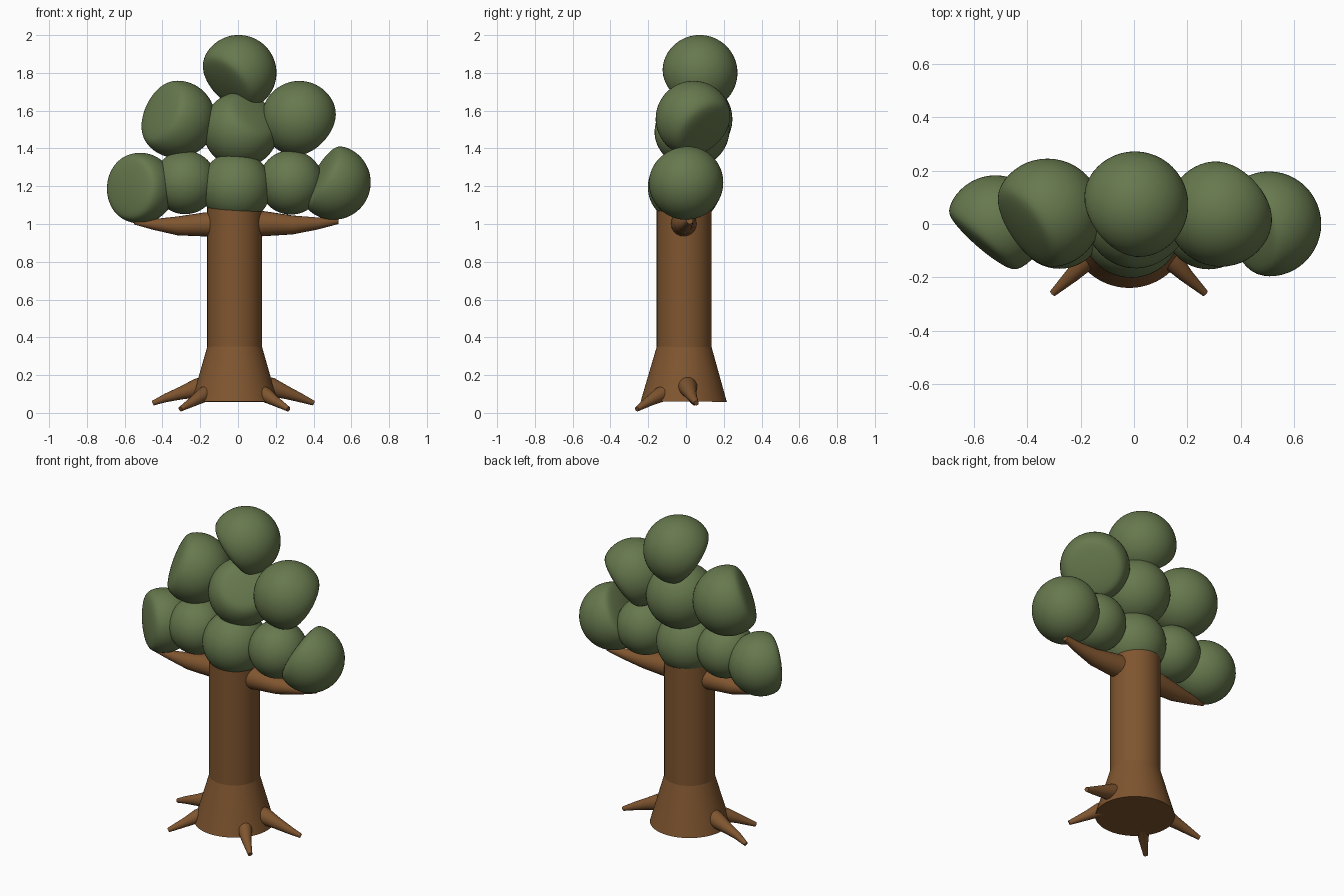
import bpy, bmesh, math
from mathutils import Vector

if "Cube" in bpy.data.objects:
    bpy.data.objects.remove(bpy.data.objects["Cube"])


def material(name, rgb):
    m = bpy.data.materials.new(name)
    m.diffuse_color = (*rgb, 1)
    m.use_nodes = True
    m.node_tree.nodes["Principled BSDF"].inputs["Base Color"].default_value = m.diffuse_color
    return m


BARK = material("brown bark", (0.215, 0.092, 0.029))
LEAF = material("green leaves", (0.135, 0.19, 0.075))


def finish(name, bm, mat, angle=35):
    bmesh.ops.recalc_face_normals(bm, faces=bm.faces)
    me = bpy.data.meshes.new(name)
    bm.to_mesh(me)
    bm.free()
    me.materials.append(mat)
    ob = bpy.data.objects.new(name, me)
    bpy.context.collection.objects.link(ob)
    bpy.ops.object.select_all(action='DESELECT')
    ob.select_set(True)
    bpy.context.view_layer.objects.active = ob
    bpy.ops.object.shade_smooth_by_angle(angle=math.radians(angle))
    return ob


def tube(name, path, mat, sides=20, angle=35):
    """Round tapered tube through (x, y, z, radius) points."""
    bm = bmesh.new()
    pts = [Vector(p[:3]) for p in path]
    rings = []
    for i, p in enumerate(pts):
        d = (pts[min(i + 1, len(pts) - 1)] - pts[max(i - 1, 0)]).normalized()
        ref = Vector((0, 1, 0)) if abs(d.z) > 0.9 else Vector((0, 0, 1))
        u = d.cross(ref).normalized()
        v = d.cross(u)
        rings.append([bm.verts.new(p + path[i][3] * (
            u * math.cos(math.tau * k / sides) + v * math.sin(math.tau * k / sides)))
            for k in range(sides)])
    for a, b in zip(rings, rings[1:]):
        for k in range(sides):
            n = (k + 1) % sides
            bm.faces.new((a[k], a[n], b[n], b[k]))
    bm.faces.new(rings[0])
    bm.faces.new(rings[-1])
    return finish(name, bm, mat, angle)


def leaf_ball(name, centre, r, dent=None, depth=0.4, keep=0.2):
    """Sphere, softly flattened on the side facing the dent direction."""
    bm = bmesh.new()
    bmesh.ops.create_uvsphere(bm, u_segments=48, v_segments=32, radius=r)
    if dent:
        d = Vector(dent).normalized()
        for v in bm.verts:
            s = v.co.dot(d) - depth * r
            v.co -= d * (1 - keep) * (s + math.sqrt(s * s + (0.15 * r) ** 2)) / 2
    bmesh.ops.translate(bm, verts=bm.verts, vec=centre)
    return finish(name, bm, LEAF, 80)


# Trunk with flared foot
tube("trunk", [(-0.018, -0.012, 0.06, 0.228), (-0.018, -0.01, 0.35, 0.145),
               (-0.018, -0.01, 1.1, 0.145)], BARK, 64, 12)

# Branches
tube("left_branch", [(-0.05, -0.01, 0.995, 0.068), (-0.17, -0.012, 0.998, 0.064),
                     (-0.32, -0.02, 0.99, 0.05), (-0.45, -0.03, 0.998, 0.028),
                     (-0.55, -0.04, 1.01, 0.012)], BARK)
tube("right_branch", [(0.02, -0.01, 1.0, 0.07), (0.13, -0.012, 1.002, 0.067),
                      (0.29, -0.01, 0.995, 0.05), (0.42, 0.005, 1.003, 0.032),
                      (0.53, 0.02, 1.018, 0.018)], BARK)

# Roots
tube("left_root", [(-0.14, 0.0, 0.15, 0.055), (-0.22, 0.01, 0.13, 0.05),
                   (-0.30, 0.02, 0.105, 0.034), (-0.38, 0.03, 0.08, 0.023),
                   (-0.45, 0.045, 0.052, 0.013)], BARK)
tube("right_root", [(0.10, 0.0, 0.15, 0.055), (0.18, 0.01, 0.135, 0.05),
                    (0.25, 0.02, 0.11, 0.036), (0.33, 0.035, 0.08, 0.024),
                    (0.40, 0.055, 0.052, 0.013)], BARK)
for side, s, o in (("left", -1, -0.02), ("right", 1, -0.018)):
    tube(f"front_{side}_root",
         [(o + s * 0.11, -0.08, 0.115, 0.046), (o + s * 0.165, -0.14, 0.095, 0.04),
          (o + s * 0.21, -0.19, 0.065, 0.028), (o + s * 0.285, -0.26, 0.02, 0.013)], BARK)

# Foliage: bottom row
leaf_ball("leaves_far_left", (-0.52, -0.005, 1.19), 0.187, (-0.65, -0.75, 0.05), 0.45)
leaf_ball("leaves_inner_left", (-0.28, 0.0, 1.22), 0.168)
leaf_ball("leaves_low_centre", (-0.01, -0.015, 1.195), 0.187)
leaf_ball("leaves_inner_right", (0.28, 0.0, 1.22), 0.17)
leaf_ball("leaves_far_right", (0.505, 0.0, 1.22), 0.197, (-0.85, -0.2, 0.5), 0.4)

# Foliage: middle row
leaf_ball("leaves_mid_left", (-0.325, 0.04, 1.555), 0.205, (-0.75, -0.5, 0.35), 0.55)
leaf_ball("leaves_mid_centre", (0.015, 0.03, 1.5), 0.2, (0.5, -0.6, 0.6), 0.72)
leaf_ball("leaves_mid_right", (0.325, 0.04, 1.557), 0.2, (0.6, 0.55, -0.55), 0.55)

# Foliage: crown
leaf_ball("leaves_crown", (0.003, 0.072, 1.8), 0.2, (-0.65, -0.5, -0.6), 0.5)
